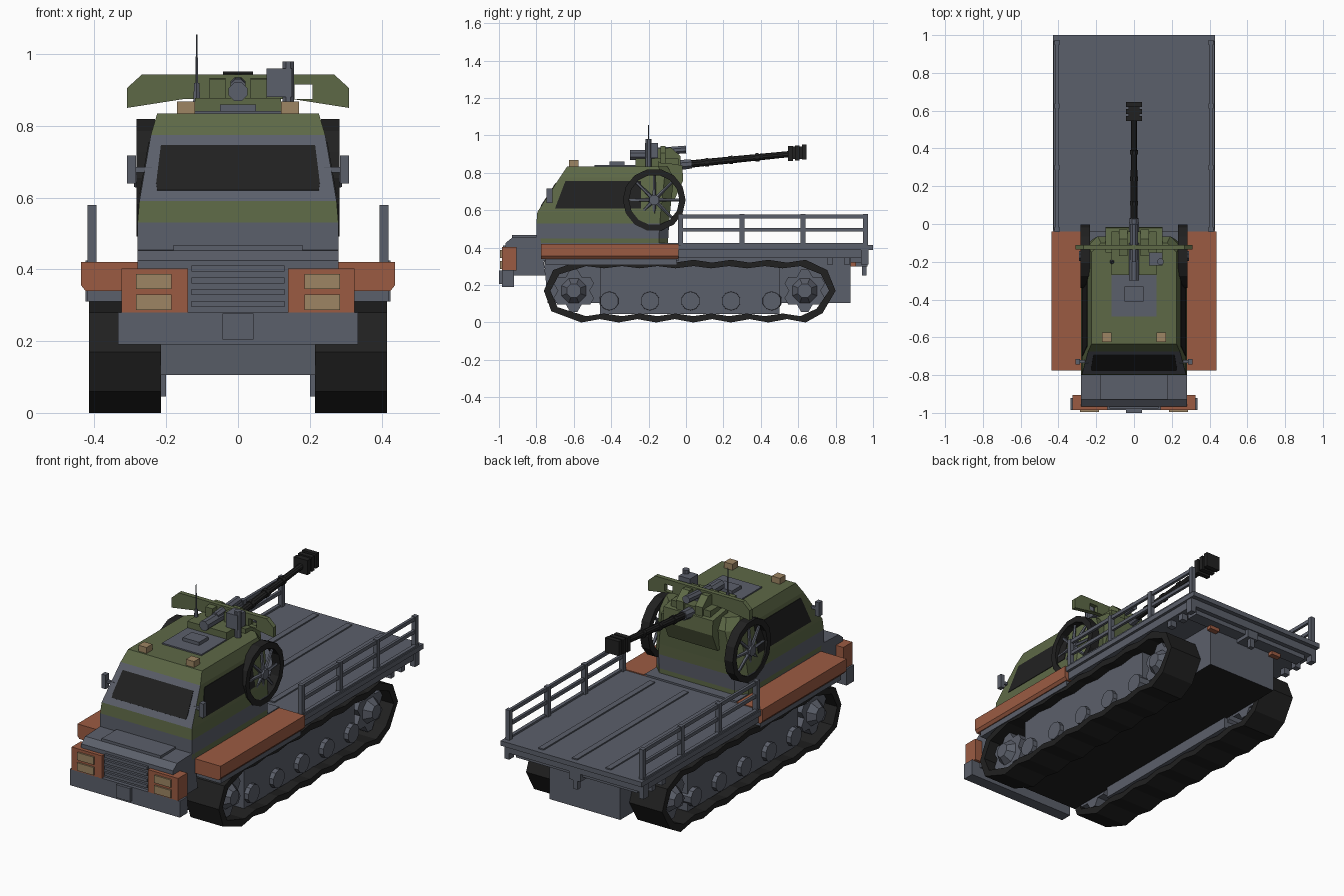
import bpy, bmesh, math
from mathutils import Vector

if "Cube" in bpy.data.objects:
    bpy.data.objects.remove(bpy.data.objects["Cube"])


def material(name, rgb):
    m = bpy.data.materials.new(name)
    m.use_nodes = True
    m.diffuse_color = (*rgb, 1)
    m.node_tree.nodes["Principled BSDF"].inputs["Base Color"].default_value = (*rgb, 1)
    return m


grey = material("slate grey", (0.105, 0.115, 0.145))
green = material("olive green", (0.11, 0.14, 0.062))
orange = material("rust orange", (0.33, 0.105, 0.055))
black = material("rubber black", (0.015, 0.015, 0.015))
tan = material("lamp tan", (0.34, 0.235, 0.125))
SIDES = ((1, "left"), (-1, "right"))


def finish(name, verts, faces, *mats):
    me = bpy.data.meshes.new(name)
    me.from_pydata(verts, [], faces)
    bm = bmesh.new()
    bm.from_mesh(me)
    bmesh.ops.recalc_face_normals(bm, faces=bm.faces)
    bm.to_mesh(me)
    bm.free()
    for m in mats:
        me.materials.append(m)
    ob = bpy.data.objects.new(name, me)
    bpy.context.collection.objects.link(ob)
    return ob


def loft(name, rings, *mats):
    n = len(rings[0])
    faces = [tuple(range(n)), tuple(range((len(rings) - 1) * n, len(rings) * n))]
    for k in range(len(rings) - 1):
        for i in range(n):
            j = (i + 1) % n
            faces.append((k * n + i, k * n + j, k * n + n + j, k * n + n + i))
    return finish(name, [v for r in rings for v in r], faces, *mats)


def extrude(name, pts, lo, hi, mat, axis="x"):
    place = (lambda t, a, b: (t, a, b)) if axis == "x" else (lambda t, a, b: (a, t, b))
    return loft(name, [[place(t, a, b) for a, b in pts] for t in (lo, hi)], mat)


def box(name, x0, x1, y0, y1, z0, z1, mat):
    return extrude(name, [(y0, z0), (y1, z0), (y1, z1), (y0, z1)], x0, x1, mat)


def pair(name, x0, x1, y0, y1, z0, z1, mat):
    for s, side in SIDES:
        box(f"{name}_{side}", s * x0, s * x1, y0, y1, z0, z1, mat)


def tube(name, p, q, r1, r2, mat, n=10):
    p, q = Vector(p), Vector(q)
    turn = (q - p).to_track_quat("Z", "Y")
    ring = lambda c, r: [c + turn @ Vector((r * math.cos(a), r * math.sin(a), 0))
                         for a in (math.tau * (i + 0.5) / n for i in range(n))]
    return loft(name, [ring(p, r1), ring(q, r2)], mat)


def band(name, outer, inner, x0, x1, mat):
    # Closed hoop: outer and inner outlines joined across a width
    loops = [[(x, *p) for p in l] for l, x in ((outer, x0), (outer, x1), (inner, x1), (inner, x0))]
    n = len(outer)
    faces = [(k * n + i, k * n + (i + 1) % n, (k + 1) % 4 * n + (i + 1) % n, (k + 1) % 4 * n + i)
             for k in range(4) for i in range(n)]
    return finish(name, [v for l in loops for v in l], faces, mat)


def circle(cy, cz, r, n):
    return [(cy + r * math.cos(math.tau * i / n), cz + r * math.sin(math.tau * i / n)) for i in range(n)]


def plate(name, pts, mat, depth=0.006):
    pts = [Vector(p) for p in pts]
    n = (pts[1] - pts[0]).cross(pts[2] - pts[0]).normalized() * depth / 2
    return loft(name, [[p - n for p in pts], [p + n for p in pts]], mat)


# Hull, with a dark belly
hull = extrude("hull", [(-0.74, 0.105), (0.88, 0.105), (0.88, 0.35), (-0.76, 0.35)], -0.215, 0.215, grey)
hull.data.materials.append(black)
for f in hull.data.polygons:
    f.material_index = int(f.normal.z < -0.9)
box("upper_hull", -0.28, 0.28, -0.8, -0.04, 0.33, 0.425, grey)

# Tracks: wavy belts, bogie plates, road wheels and sprockets
wave = [-0.56 + 0.1 * i for i in range(13)]
belt = [(-0.6, 0.32), (-0.71, 0.28), (-0.76, 0.17), (-0.72, 0.06)]
belt += [(y, 0.018 if i % 2 else 0) for i, y in enumerate(wave)]
belt += [(0.73, 0.05), (0.8, 0.17), (0.755, 0.28)]
belt += [(y, 0.32 if i % 2 else 0.335) for i, y in reversed(list(enumerate(wave)))]
lining = [(0.02 + (y - 0.02) * 0.955, 0.168 + (z - 0.168) * 0.8) for y, z in belt]
for s, side in SIDES:
    band(f"track_{side}", belt, lining, s * 0.215, s * 0.415, black)
    box(f"bogie_plate_{side}", s * 0.2, s * 0.36, -0.46, 0.5, 0.045, 0.32, grey)
    for i in range(5):
        y = -0.41 + 0.217 * i
        tube(f"road_wheel_{side}_{i}", (s * 0.22, y, 0.115), (s * 0.385, y, 0.115), 0.056, 0.05, grey, 10)
    for end, y in (("front", -0.6), ("rear", 0.635)):
        star = [(y + r * math.cos(a), 0.17 + r * math.sin(a)) for r, a in
                ((0.115 if i % 3 else 0.085, math.tau * i / 18) for i in range(18))]
        extrude(f"{end}_sprocket_{side}", star, s * 0.22, s * 0.36, grey)
        tube(f"{end}_sprocket_hub_{side}", (s * 0.36, y, 0.17), (s * 0.4, y, 0.17), 0.07, 0.04, grey, 8)

# Fenders
for s, side in SIDES:
    extrude(f"fender_{side}", [(s * 0.27, 0.34), (s * 0.425, 0.34), (s * 0.437, 0.355), (s * 0.437, 0.42),
                               (s * 0.27, 0.42)], -0.775, -0.04, orange, "y")
    box(f"fender_skirt_{side}", s * 0.27, s * 0.42, -0.75, -0.05, 0.31, 0.342, grey)

# Hood, grille, bumper and headlights
extrude("hood", [(-0.93, 0.25), (-0.965, 0.27), (-0.965, 0.425), (-0.93, 0.453), (-0.78, 0.458), (-0.75, 0.25)],
        -0.28, 0.28, grey)
box("hood_panel", -0.18, 0.18, -0.93, -0.8, 0.45, 0.468, grey)
for i in range(4):
    box(f"grille_slat_{i}", -0.13, 0.13, -0.978, -0.96, 0.295 + 0.033 * i, 0.312 + 0.033 * i, grey)
box("front_bumper", -0.335, 0.335, -0.985, -0.92, 0.19, 0.28, grey)
box("front_tow_block", -0.043, 0.043, -1.0, -0.95, 0.205, 0.277, grey)
pair("headlight_housing", 0.14, 0.325, -0.985, -0.905, 0.278, 0.403, orange)
pair("upper_headlight", 0.185, 0.285, -0.994, -0.98, 0.345, 0.387, tan)
pair("lower_headlight", 0.185, 0.285, -0.994, -0.98, 0.287, 0.33, tan)

# Cab: height, half width, front and rear of each level
levels = [(0.42, 0.28, -0.8, -0.095), (0.45, 0.28, -0.8, -0.095), (0.53, 0.28, -0.8, -0.09),
          (0.59, 0.275, -0.795, -0.085), (0.775, 0.243, -0.675, -0.065), (0.835, 0.225, -0.635, -0.1)]
rings = [[(-w, f, z), (w, f, z), (w, r - 0.05, z), (w - 0.05, r, z), (0.05 - w, r, z), (-w, r - 0.05, z)]
         for z, w, f, r in levels]
cab = loft("cab", rings, green, grey)
for p in cab.data.polygons:
    stripe = 0.46 < p.center.z < 0.52
    frame = p.normal.y < -0.5 and 0.6 < p.center.z < 0.76
    p.material_index = int(stripe or frame)


def on_cab(z):
    t = (z - 0.59) / 0.185
    return 0.275 - 0.032 * t, -0.795 + 0.12 * t


# Windows
plate("windscreen", [(x, on_cab(z)[1], z) for x, z in
                     ((-0.225, 0.62), (0.225, 0.62), (0.228, 0.64), (0.215, 0.745), (-0.215, 0.745), (-0.228, 0.64))], black)
for s, side in SIDES:
    plate(f"side_window_{side}", [(s * on_cab(z)[0], y, z) for y, z in
                                  ((-0.7, 0.61), (-0.24, 0.61), (-0.24, 0.755), (-0.645, 0.755))], black)
    # Mirrors
    box(f"mirror_arm_{side}", s * 0.24, s * 0.295, -0.735, -0.72, 0.67, 0.685, grey)
    box(f"mirror_{side}", s * 0.285, s * 0.31, -0.745, -0.715, 0.64, 0.717, grey)

# Roof fittings
box("roof_plate", -0.12, 0.12, -0.49, -0.27, 0.83, 0.842, grey)
box("roof_hatch", -0.05, 0.05, -0.41, -0.33, 0.84, 0.86, grey)
pair("roof_lamp", 0.12, 0.17, -0.625, -0.575, 0.83, 0.868, tan)

# Spoked side wheels
for s, side in SIDES:
    band(f"side_wheel_{side}", circle(-0.17, 0.655, 0.168, 14), circle(-0.17, 0.655, 0.135, 14),
         s * 0.232, s * 0.283, black)
    tube(f"side_wheel_hub_{side}", (s * 0.2, -0.17, 0.655), (s * 0.29, -0.17, 0.655), 0.035, 0.028, grey, 8)
    for i, (y, z) in enumerate(circle(-0.17, 0.655, 0.14, 8)):
        tube(f"spoke_{side}_{i}", (s * 0.275, -0.17, 0.655), (s * 0.26, y, z), 0.011, 0.007, grey, 5)

# Gun mount and shield
extrude("rear_mount", [(-0.15, 0.66), (-0.06, 0.66), (-0.015, 0.76), (-0.02, 0.84), (-0.15, 0.86)], -0.15, 0.15, green)
box("mount_base", -0.12, 0.12, -0.27, -0.04, 0.83, 0.878, green)
for s, side in SIDES:
    extrude(f"cradle_{side}", [(-0.17, 0.86), (-0.03, 0.83), (-0.03, 0.89), (-0.08, 0.935), (-0.17, 0.93)],
            s * 0.035, s * 0.08, green)
half = [(0.1, 0.875), (0.15, 0.875), (0.31, 0.85), (0.31, 0.905), (0.268, 0.943), (0.1, 0.943)]
shield = extrude("gun_shield", half + [(-x, z) for x, z in reversed(half)], -0.135, -0.11, green, "y")
cutter = box("shield_port_cutter", 0.158, 0.207, -0.3, 0, 0.875, 0.915, green)
cutter.hide_render = True
cutter.hide_set(True)
cut = shield.modifiers.new("port", "BOOLEAN")
cut.operation, cut.object, cut.solver = "DIFFERENCE", cutter, "EXACT"


# Gun, laid along a raised line
def bore(y):
    return (0, y, 0.845 + 0.1 * y)


tube("breech", (0, -0.3, 0.895), (0, -0.1, 0.895), 0.028, 0.028, grey, 8)
tube("recoil_cylinder", (0, -0.2, 0.91), (0, 0, 0.925), 0.022, 0.022, grey, 8)
tube("barrel_collar", bore(-0.12), bore(0.03), 0.034, 0.026, grey, 8)
tube("barrel", bore(0), bore(0.6), 0.02, 0.016, black, 10)
for i, y in enumerate((0.1, 0.23, 0.37)):
    tube(f"barrel_ring_{i}", bore(y), bore(y + 0.02), 0.024, 0.024, black, 8)
for i in range(3):
    y = 0.545 + 0.037 * i
    box(f"muzzle_baffle_{i}", -0.042, 0.042, y, y + 0.026, 0.863 + 0.004 * i, 0.943 + 0.004 * i, black)
box("muzzle_core", -0.03, 0.03, 0.55, 0.64, 0.875, 0.94, black)

# Sight and antenna
box("sight_box", 0.08, 0.15, -0.22, -0.15, 0.88, 0.96, grey)
tube("sight_column", (0.14, -0.2, 0.83), (0.14, -0.2, 0.98), 0.018, 0.018, grey, 8)
tube("antenna_base", (-0.115, -0.2, 0.83), (-0.115, -0.2, 0.92), 0.014, 0.008, grey, 6)
tube("antenna", (-0.115, -0.2, 0.9), (-0.115, -0.2, 1.055), 0.005, 0.002, grey, 6)

# Cargo bed
box("bed_floor", -0.43, 0.43, -0.045, 1.0, 0.388, 0.415, grey)
box("bed_frame", -0.415, 0.415, -0.04, 0.975, 0.345, 0.39, grey)
box("rear_cross_beam", -0.37, 0.37, 0.88, 0.95, 0.32, 0.35, grey)
for i in (-1, 0, 1):
    box(f"bed_rib_{i + 1}", 0.205 * i - 0.016, 0.205 * i + 0.016, 0, 0.97, 0.41, 0.422, grey)
pair("bed_edge", 0.405, 0.425, -0.03, 0.97, 0.41, 0.425, grey)

# Railings
for i, y in enumerate((-0.03, 0.3, 0.625, 0.96)):
    pair(f"rail_post_{i}", 0.395, 0.42, y - 0.013, y + 0.013, 0.41, 0.58, grey)
pair("upper_rail", 0.4, 0.415, -0.03, 0.97, 0.557, 0.577, grey)
pair("lower_rail", 0.4, 0.415, -0.03, 0.97, 0.487, 0.506, grey)

# Rear fittings
pair("tail_lamp", 0.18, 0.24, 0.88, 0.91, 0.3, 0.34, orange)
pair("corner_bracket", 0.395, 0.425, 0.935, 0.975, 0.31, 0.39, grey)
box("tow_hitch", -0.035, 0.035, 0.87, 0.97, 0.3, 0.36, grey)
box("tow_pin", -0.014, 0.014, 0.94, 0.965, 0.25, 0.35, grey)
for i, y in enumerate((0.77, 0.86)):
    pair(f"bed_hook_{i}", 0.37, 0.405, y - 0.016, y + 0.016, 0.31, 0.35, grey)
